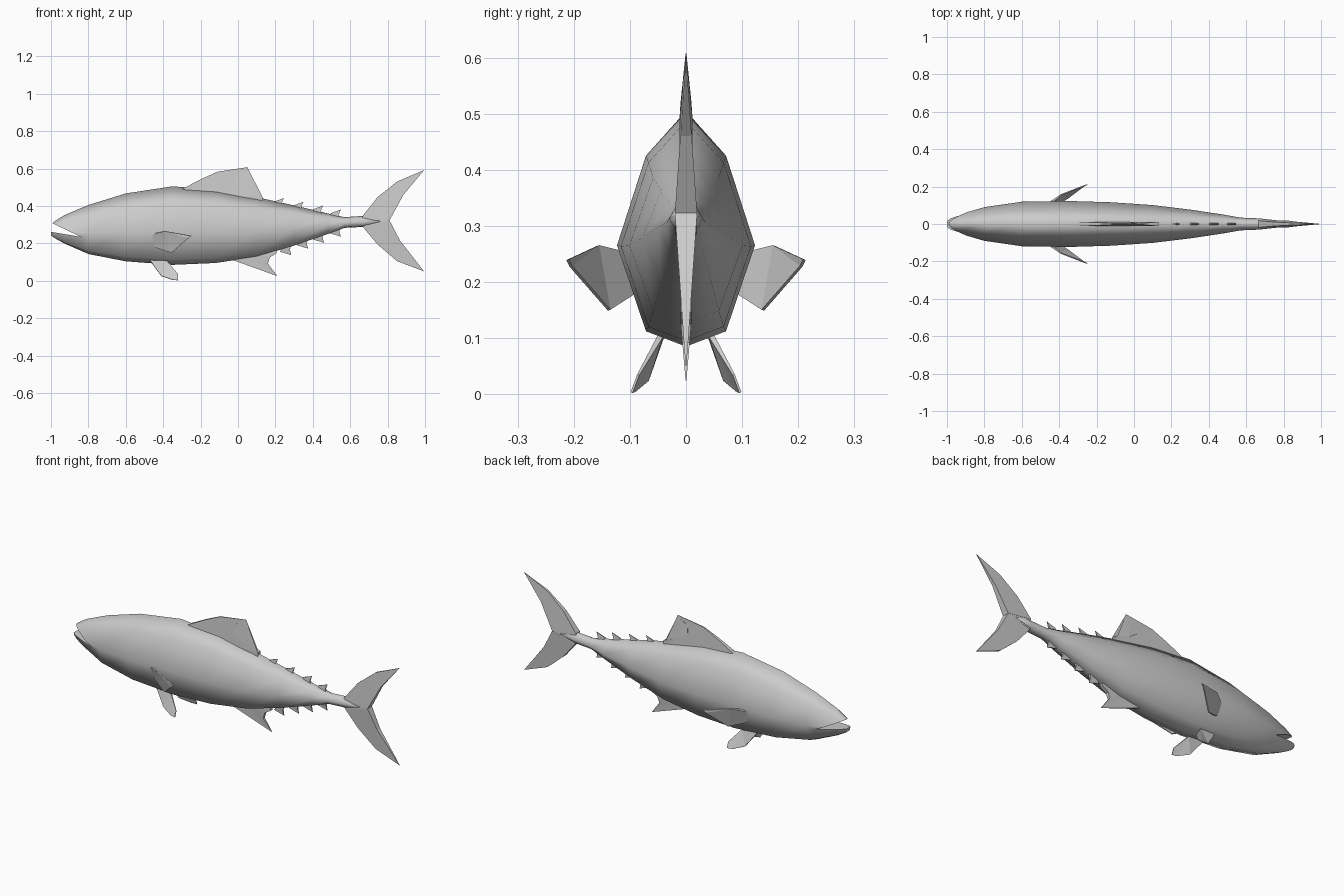
import bpy
import bmesh
from mathutils import Vector

cube = bpy.data.objects.get("Cube")
if cube:
    bpy.data.objects.remove(cube, do_unlink=True)

grey = bpy.data.materials.new("plain grey")
grey.use_nodes = True
grey.diffuse_color = (0.6, 0.6, 0.6, 1)
grey.node_tree.nodes["Principled BSDF"].inputs["Base Color"].default_value = (0.6, 0.6, 0.6, 1)


def finish(name, bm, smooth=False):
    bmesh.ops.recalc_face_normals(bm, faces=bm.faces)
    for f in bm.faces:
        f.smooth = smooth
    me = bpy.data.meshes.new(name)
    bm.to_mesh(me)
    bm.free()
    me.materials.append(grey)
    ob = bpy.data.objects.new(name, me)
    bpy.context.collection.objects.link(ob)
    return ob


def slab(bm, side_a, side_b):
    """Close two matching outlines into a solid plate."""
    a = [bm.verts.new(p) for p in side_a]
    b = [bm.verts.new(p) for p in side_b]
    caps = [bm.faces.new(a), bm.faces.new(b[::-1])]
    for i in range(len(a)):
        j = (i + 1) % len(a)
        bm.faces.new((a[i], b[i], b[j], a[j]))
    bmesh.ops.triangulate(bm, faces=caps)


def centre_fin(name, outline, root_z, tip_z, half):
    """Upright fin on the centre line, thinning from root to tip."""
    def width(z):
        k = min(1, max(0, (z - root_z) / (tip_z - root_z)))
        return half * (1 - k) + 0.0008
    bm = bmesh.new()
    slab(bm, [(x, width(z), z) for x, z in outline],
         [(x, -width(z), z) for x, z in outline])
    return finish(name, bm)


def paired_fin(name, points, half):
    """Thin plate beside the body, thick at the root, made for both sides."""
    for label, s in (("left", 1), ("right", -1)):
        pts = [Vector((x, y * s, z)) for x, y, z in points]
        n = (pts[2] - pts[0]).cross(pts[-1] - pts[0]).normalized()
        offs = [n * (half if i in (0, len(pts) - 1) else half * 0.4) for i in range(len(pts))]
        bm = bmesh.new()
        slab(bm, [p + o for p, o in zip(pts, offs)], [p - o for p, o in zip(pts, offs)])
        finish(label + "_" + name, bm)


# Body: eight-sided rings (x, top, bottom, half width)
stations = [
    (-1.0, 0.30, 0.243, 0.018), (-0.98, 0.318, 0.228, 0.034), (-0.93, 0.35, 0.2, 0.052),
    (-0.8, 0.405, 0.143, 0.09), (-0.6, 0.467, 0.104, 0.119), (-0.35, 0.505, 0.085, 0.123),
    (-0.12, 0.487, 0.095, 0.116), (0.1, 0.447, 0.128, 0.101), (0.3, 0.403, 0.188, 0.077),
    (0.48, 0.36, 0.25, 0.05), (0.57, 0.34, 0.283, 0.034), (0.67, 0.347, 0.288, 0.03),
    (0.76, 0.335, 0.305, 0.02),
]
half_ring = [(0, 1), (0.58, 0.81), (1, 0.43), (0.58, 0.065), (0, 0)]
section = half_ring + [(-y, z) for y, z in half_ring[3:0:-1]]
bm = bmesh.new()
rings = [[bm.verts.new((x, w * y, lo + (hi - lo) * z)) for y, z in section]
         for x, hi, lo, w in stations]
for r, q in zip(rings, rings[1:]):
    for i in range(len(section)):
        j = (i + 1) % len(section)
        bm.faces.new((r[i], r[j], q[j], q[i]))
bm.faces.new(rings[0])
bm.faces.new(rings[-1])
body = finish("body", bm, smooth=True)

# Open mouth cut as a wedge
wedge = [(-0.84, 0.235), (-1.1, 0.278), (-1.1, 0.358)]
bm = bmesh.new()
slab(bm, [(x, 0.2, z) for x, z in wedge], [(x, -0.2, z) for x, z in wedge])
cutter = finish("mouth_cutter", bm)
cutter.hide_render = True
cut = body.modifiers.new("mouth", 'BOOLEAN')
cut.operation = 'DIFFERENCE'
cut.solver = 'EXACT'
cut.object = cutter
bpy.context.view_layer.objects.active = body
bpy.ops.object.modifier_apply(modifier=cut.name)
bpy.data.objects.remove(cutter, do_unlink=True)

# Keep the lip edges sharp
bm = bmesh.new()
bm.from_mesh(body.data)
for e in bm.edges:
    e.smooth = len({f.smooth for f in e.link_faces}) == 1
bm.to_mesh(body.data)
bm.free()

# Dorsal, anal and tail fins
centre_fin("dorsal_fin", [
    (-0.3, 0.49), (-0.2, 0.542), (-0.11, 0.583), (0.05, 0.607), (0.025, 0.588),
    (-0.012, 0.568), (-0.018, 0.52), (0.03, 0.488), (0.13, 0.45), (0.13, 0.42), (-0.1, 0.45)],
    0.5, 0.607, 0.011)
centre_fin("anal_fin", [
    (-0.04, 0.115), (0.21, 0.025), (0.16, 0.092), (0.17, 0.125),
    (0.207, 0.147), (0.2, 0.19), (0.05, 0.15)], 0.13, 0.025, 0.009)
upper = [(0.665, 0.345), (0.745, 0.446), (0.85, 0.53), (0.995, 0.592), (0.885, 0.46)]
lower = [(0.865, 0.217), (0.995, 0.05), (0.85, 0.105), (0.745, 0.195), (0.67, 0.285)]
for label, lobe, tip in (("upper", upper, 0.592), ("lower", lower, 0.05)):
    centre_fin(label + "_tail_lobe", lobe + [(0.81, 0.323)] if label == "upper"
               else [(0.81, 0.323)] + lobe, 0.323, tip, 0.019)
centre_fin("tail_web", [(0.665, 0.345), (0.81, 0.323), (0.67, 0.285)], 0.32, 0.592, 0.018)

# Rows of finlets along the tail stalk
for i, (x, z) in enumerate([(0.245, 0.442), (0.35, 0.422), (0.455, 0.402), (0.55, 0.381)]):
    centre_fin(f"upper_finlet_{i + 1}",
               [(x - 0.055, z - 0.02), (x, z), (x - 0.012, z - 0.028), (x + 0.005, z - 0.06),
                (x - 0.04, z - 0.05)], z - 0.04, z, 0.006)
for i, (x, z) in enumerate([(0.285, 0.137), (0.375, 0.172), (0.46, 0.203), (0.55, 0.236)]):
    centre_fin(f"lower_finlet_{i + 1}",
               [(x - 0.06, z + 0.018), (x, z), (x - 0.008, z + 0.03), (x + 0.005, z + 0.065),
                (x - 0.04, z + 0.055)], z + 0.045, z, 0.006)

# Paired side and belly fins
paired_fin("pectoral_fin", [
    (-0.46, 0.105, 0.25), (-0.39, 0.157, 0.265), (-0.25, 0.211, 0.24), (-0.265, 0.205, 0.228),
    (-0.355, 0.137, 0.15), (-0.44, 0.092, 0.18)], 0.007)
paired_fin("pelvic_fin", [
    (-0.47, 0.042, 0.108), (-0.41, 0.068, 0.025), (-0.35, 0.092, 0.005),
    (-0.32, 0.097, 0.003), (-0.32, 0.085, 0.035), (-0.38, 0.045, 0.105)], 0.005)
